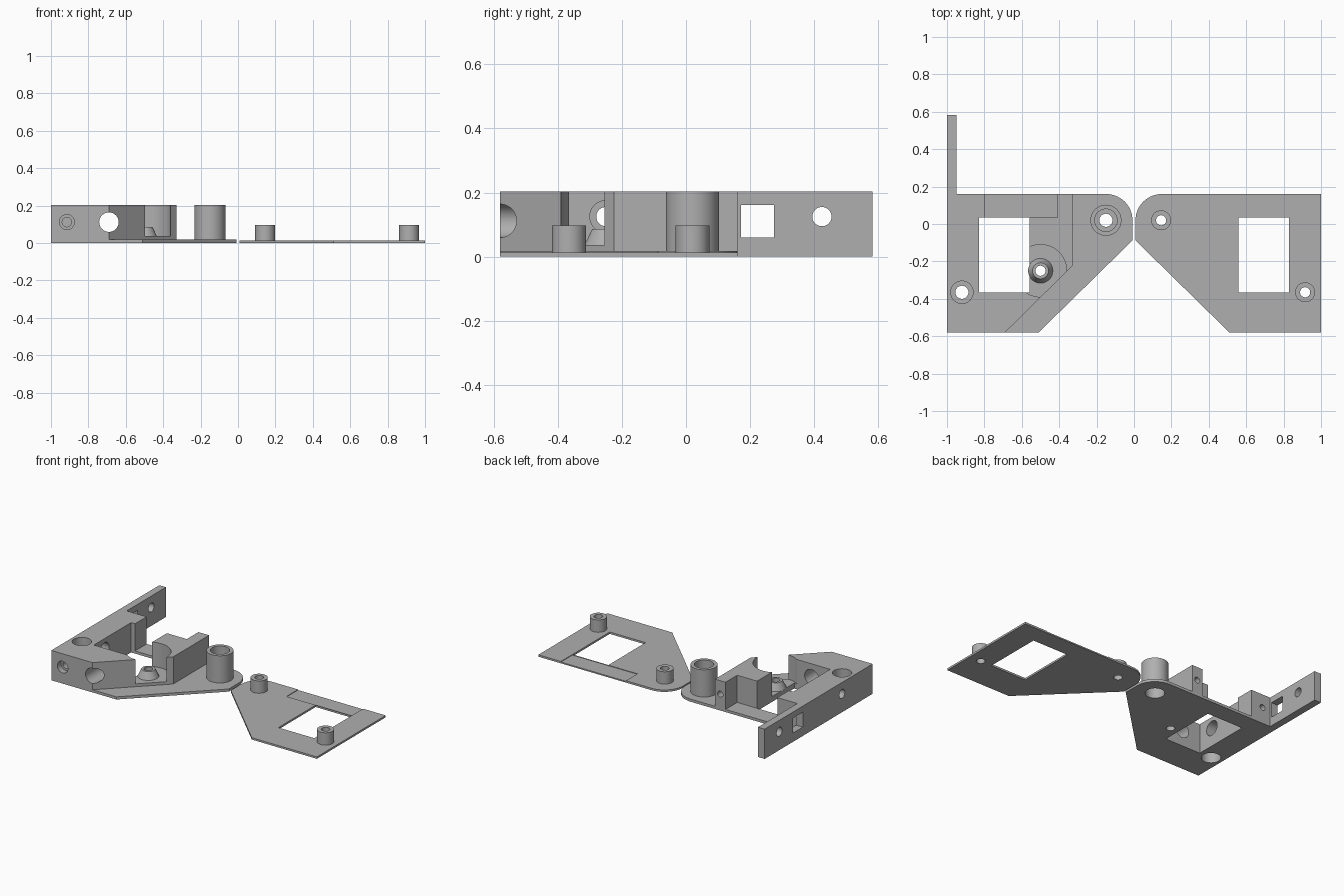
import bpy, bmesh, math
from mathutils import Matrix, Vector

old = bpy.data.objects.get("Cube")
if old:
    bpy.data.objects.remove(old, do_unlink=True)

grey = bpy.data.materials.new("plain grey")
grey.use_nodes = True
COLOUR = (0.43, 0.43, 0.43, 1)
grey.diffuse_color = COLOUR
grey.node_tree.nodes["Principled BSDF"].inputs["Base Color"].default_value = COLOUR

TOP = 0.203      # height of the tall parts
BASE = 0.018     # thickness of the housing base
COVER = 0.013    # thickness of the cover plate


def finish(name, bm):
    bmesh.ops.recalc_face_normals(bm, faces=bm.faces)
    mesh = bpy.data.meshes.new(name)
    bm.to_mesh(mesh)
    bm.free()
    ob = bpy.data.objects.new(name, mesh)
    bpy.context.collection.objects.link(ob)
    mesh.materials.append(grey)
    return ob


def prism(name, outline, z0, z1):
    bm = bmesh.new()
    face = bm.faces.new([bm.verts.new((x, y, z0)) for x, y in outline])
    ext = bmesh.ops.extrude_face_region(bm, geom=[face])
    verts = [v for v in ext["geom"] if isinstance(v, bmesh.types.BMVert)]
    bmesh.ops.translate(bm, verts=verts, vec=(0, 0, z1 - z0))
    return finish(name, bm)


def box(name, x0, x1, y0, y1, z0, z1):
    return prism(name, [(x0, y0), (x1, y0), (x1, y1), (x0, y1)], z0, z1)


def rod(name, start, end, r, r_end=None):
    a, b = Vector(start), Vector(end)
    rot = (b - a).to_track_quat("Z", "Y").to_matrix().to_4x4()
    bm = bmesh.new()
    bmesh.ops.create_cone(bm, cap_ends=True, segments=48, radius1=r,
                          radius2=r if r_end is None else r_end, depth=(b - a).length,
                          matrix=Matrix.Translation((a + b) / 2) @ rot)
    return finish(name, bm)


def drill(x, y, r, z0=-0.1, z1=0.4):
    return rod("cutter", (x, y, z0), (x, y, z1), r)


def bearing_bore(x, y):
    # wide seats above and below a narrower through hole
    return [drill(x, y, 0.035), drill(x, y, 0.06, 0.13), drill(x, y, 0.06, -0.1, 0.07)]


def cut(ob, cutters):
    bpy.context.view_layer.objects.active = ob
    for c in cutters:
        mod = ob.modifiers.new("cut", "BOOLEAN")
        mod.operation, mod.solver, mod.object = "DIFFERENCE", "EXACT", c
        bpy.ops.object.modifier_apply(modifier=mod.name)
        bpy.data.objects.remove(c, do_unlink=True)
    return ob


def plate(name, side, thick):
    # rounded inner corner, diagonal front corner and a square window
    arc = [(0.148 - 0.14 * math.cos(t), 0.02 + 0.14 * math.sin(t))
           for t in (math.pi / 2 * i / 14 for i in range(15))]
    pts = [(1, -0.58), (0.51, -0.58), (0.008, -0.088)] + arc + [(1, 0.16)]
    ob = prism(name, [(side * x, y) for x, y in pts], 0, thick)
    xs = sorted((side * 0.56, side * 0.83))
    return cut(ob, [box("cutter", *xs, -0.365, 0.035, -0.1, 0.1)])


parts = []
SHAFT, CORNER, CONE = (-0.15, 0.02), (-0.92, -0.365), (-0.5, -0.25)

# housing base
base = plate("housing_base", -1, BASE)
parts.append(cut(base, bearing_bore(*SHAFT) + bearing_bore(*CORNER) + [drill(*CONE, 0.027)]))

# housing walls wrapped around the window, open at the back
walls = prism("housing_walls", [
    (-1, -0.58), (-0.69, -0.58), (-0.33, -0.225), (-0.33, 0.16), (-0.41, 0.16),
    (-0.41, 0.035), (-0.56, 0.035), (-0.56, -0.365), (-0.83, -0.365),
    (-0.83, 0.035), (-0.8, 0.035), (-0.8, 0.16), (-1, 0.16)], BASE, TOP)
parts.append(cut(walls, bearing_bore(*CORNER) + [
    drill(*CONE, 0.14, 0.037),                                                # roller pocket
    drill(*CONE, 0.027),
    rod("cutter", (-0.69, -0.8, 0.112), (-0.69, -0.2, 0.112), 0.052),         # feed hole
    rod("cutter", (-0.915, -0.8, 0.112), (-0.915, -0.54, 0.112), 0.04),       # front screw
    rod("cutter", (-0.915, -0.7, 0.112), (-0.915, -0.45, 0.112), 0.025),
    rod("cutter", (-1.1, -0.25, 0.125), (-0.7, -0.25, 0.125), 0.03),          # side screw
    rod("cutter", (-0.92, -0.25, 0.125), (-0.7, -0.25, 0.125), 0.05),
    rod("cutter", (-0.89, 0.02, 0.112), (-0.89, 0.3, 0.112), 0.02),           # back screws
    rod("cutter", (-0.37, 0.02, 0.112), (-0.37, 0.3, 0.112), 0.02)]))

# mounting arm with square and round openings
arm = box("mounting_arm", -1, -0.95, 0.16, 0.582, 0, TOP)
parts.append(cut(arm, [
    box("cutter", -1.1, -0.8, 0.172, 0.275, 0.06, 0.162),
    rod("cutter", (-1.1, 0.424, 0.125), (-0.8, 0.424, 0.125), 0.03)]))

# tall shaft tube and conical roller seat
tube = rod("shaft_tube", (*SHAFT, BASE), (*SHAFT, TOP), 0.083)
parts.append(cut(tube, bearing_bore(*SHAFT)))
seat = rod("roller_seat", (*CONE, 0.037), (*CONE, 0.086), 0.066, 0.043)
parts.append(cut(seat, [drill(*CONE, 0.027)]))

# cover plate with two short pegs and a shallow recess behind the window
PEGS = {"inner_peg": (0.145, 0.02), "outer_peg": (0.915, -0.365)}
cover = plate("cover_plate", 1, COVER)
cut(cover, [box("cutter", 0.34, 0.83, 0.036, 0.3, COVER - 0.004, 0.1)])
parts.append(cut(cover, [drill(*p, 0.027) for p in PEGS.values()]))
for name, p in PEGS.items():
    peg = rod(name, (*p, COVER), (*p, 0.097), 0.053)
    parts.append(cut(peg, [drill(*p, 0.027)]))

# round surfaces smooth, corners sharp
bpy.ops.object.select_all(action="DESELECT")
for ob in parts:
    ob.select_set(True)
bpy.context.view_layer.objects.active = parts[0]
bpy.ops.object.shade_smooth_by_angle(angle=math.radians(30))
